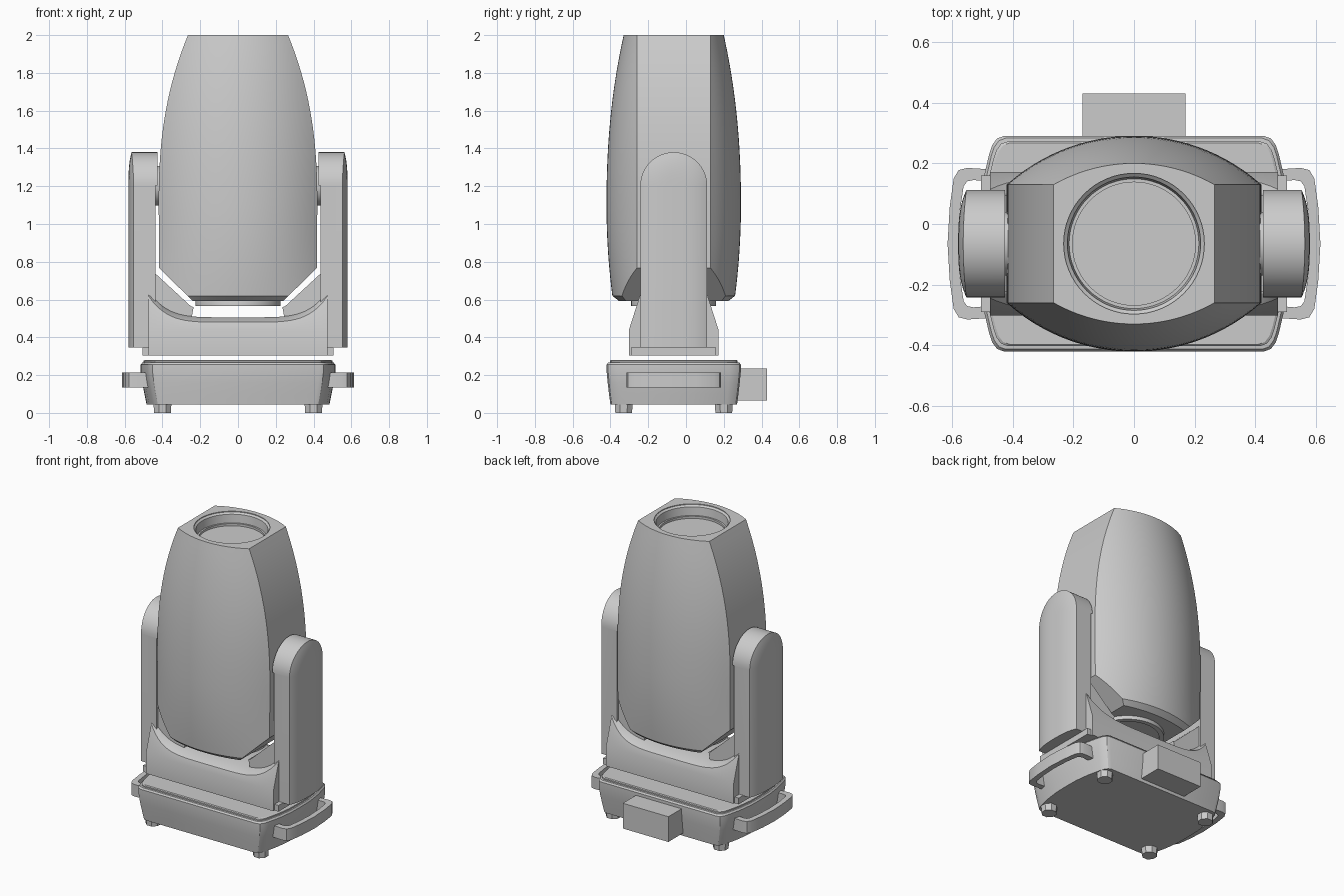
import bpy, bmesh, math
from mathutils import Vector, Matrix

if "Cube" in bpy.data.objects:
    bpy.data.objects.remove(bpy.data.objects["Cube"])

CY = -0.065  # depth of the main vertical axis


def activate(ob):
    bpy.ops.object.select_all(action='DESELECT')
    ob.select_set(True)
    bpy.context.view_layer.objects.active = ob


def shade(ob):
    activate(ob)
    bpy.ops.object.shade_smooth_by_angle(angle=math.radians(28))


def finish(name, bm, mirror=False, smooth=True):
    bmesh.ops.remove_doubles(bm, verts=bm.verts[:], dist=1e-5)
    bmesh.ops.recalc_face_normals(bm, faces=bm.faces[:])
    me = bpy.data.meshes.new(name)
    bm.to_mesh(me)
    bm.free()
    ob = bpy.data.objects.new(name, me)
    bpy.context.collection.objects.link(ob)
    if mirror:
        ob.modifiers.new("mirror", 'MIRROR')
    if smooth:
        shade(ob)
    return ob


def loft(rings):
    """Skin closed rings of equal length and cap both ends; y is relative to CY."""
    bm = bmesh.new()
    vs = [[bm.verts.new((x, y + CY, z)) for x, y, z in r] for r in rings]
    n = len(rings[0])
    for a, b in zip(vs, vs[1:]):
        for i in range(n):
            j = (i + 1) % n
            bm.faces.new((a[i], a[j], b[j], b[i]))
    bm.faces.new(vs[0][::-1])
    bm.faces.new(vs[-1])
    return bm


def box(name, x0, x1, y0, y1, z0, z1):
    rings = [[(x0, y0, z), (x1, y0, z), (x1, y1, z), (x0, y1, z)] for z in (z0, z1)]
    return finish(name, loft(rings), smooth=False)


def lathe(profile, n=64):
    """Rings of (radius, z) around the vertical axis."""
    return loft([[(r * math.cos(2 * math.pi * i / n), r * math.sin(2 * math.pi * i / n), z)
                  for i in range(n)] for r, z in profile])


# Base: bowed outline, tapered downwards, with an inset lid on top
quarter = [(.515, 0), (.513, .1), (.50, .2), (.478, .295), (.468, .325), (.452, .347), (.43, .355)]


def base_ring(z, sx, sy):
    q = [(x * sx, y * sy) for x, y in quarter]
    half = q + [(-x, y) for x, y in q[::-1]]
    lower = [(-x, -y) for x, y in half[1:-1]]
    return [(x, y, z) for x, y in half + lower]


body_levels = [(.045, .94, .945), (.10, .962, .965), (.16, .985, .985), (.215, 1, 1),
               (.255, 1, 1), (.266, .985, .98), (.268, .955, .935)]
lid_levels = [(.262, .97, .95), (.276, .97, .95), (.281, .955, .935)]
finish("base_body", loft([base_ring(*a) for a in body_levels]))
finish("base_lid", loft([base_ring(*a) for a in lid_levels]))

# Feet
for sx in (-1, 1):
    for sy in (-1, 1):
        bm = bmesh.new()
        place = Matrix.Translation((sx * .40, CY + sy * .265, .03)) @ Matrix.Rotation(math.pi / 8, 4, 'Z')
        bmesh.ops.create_cone(bm, cap_ends=True, segments=8, radius1=.048, radius2=.052,
                              depth=.06, matrix=place)
        finish("foot", bm, smooth=False)

# Connector box at the back
box("rear_connector_box", -.17, .17, .33, .495, .065, .235)

# Carry handles: curved bars on both sides
outer = [(.47, .245), (.55, .25), (.578, .243), (.595, .215), (.608, .12), (.615, 0)]
inner = [(.47, .205), (.53, .21), (.55, .206), (.562, .19), (.574, .11), (.580, 0)]
path = list(zip(outer, inner))
path += [((a, -b), (c, -d)) for (a, b), (c, d) in path[-2::-1]]
finish("carry_handle", loft([[(a, b, .135), (a, b, .215), (c, d, .215), (c, d, .135)]
                             for (a, b), (c, d) in path]), mirror=True)

# Yoke bottom: saddle with a curved, sloping rim
rings = []
for i in range(41):
    x = -.475 + .95 * i / 40
    zf = .48 + .14 * (abs(x) / .475) ** 5
    h = .237 - max(0, zf - .44) * .32
    half = [(x, .237, .305), (x, .237, .44), (x, h, zf), (x, .165, zf + .026)]
    rings.append(half + [(px, -py, pz) for px, py, pz in half[::-1]])
finish("yoke_saddle", loft(rings))
box("yoke_foot_plate", -.505, .505, -.225, .225, .305, .347)

# Sloped braces between saddle and arms
brace = [(.45, .48), (.25, .48), (.235, .56), (.25, .565), (.44, .74), (.45, .74)]
finish("yoke_brace", loft([[(x, y, z) for x, z in brace] for y in (-.16, .16)]),
       mirror=True, smooth=False)

# Yoke arms: round-topped slabs with a bulging outer face
R, ZC = .177, 1.203
rings = []
for i in range(33):
    a = math.pi * i / 32
    y, rise = -R * math.cos(a), R * math.sin(a)
    ring = [(.437, y, .345), (.437, y, ZC), (.425, y, ZC + rise)]
    for k in range(9):
        dz = rise * (1 - k / 8)
        ring.append((.58 - .027 * min(1, math.hypot(y, dz * .85) / R) ** 3, y, ZC + dz))
    ring.append((ring[-1][0], y, .345))
    rings.append(ring)
finish("yoke_arm", loft(rings), mirror=True)

# Tilt pivots
turn = [t * math.pi / 20 for t in range(40)]
finish("tilt_pivot", loft([[(x, .105 * math.cos(t), ZC + .105 * math.sin(t)) for t in turn]
                           for x in (.39, .46)]), mirror=True)


# Head: flat sides, bowed front and back, tapering to the top
def head_ring(z, squash=1.0):
    t, b = max(0, (z - 1.1) / .9), max(0, (1.1 - z) / .48)
    hx = .42 - .155 * t ** 2.4 - .004 * min(1, b)
    hy = (.356 - .091 * t ** 2.2 - .031 * b * b) * squash
    sag = hy - .195 * squash
    rad = (hx * hx + sag * sag) / (2 * sag)
    xs = [hx * (1 - 2 * i / 28) for i in range(29)]
    arc = [(x, hy - rad + math.sqrt(rad * rad - x * x), z) for x in xs]
    return arc + [(-x, -y, z) for x, y, z in arc]


bm = loft([head_ring(.592, .9)] + [head_ring(.62 + 1.38 * i / 28) for i in range(29)])
for s in (-1, 1):  # angled lower corners
    cut = bmesh.ops.bisect_plane(bm, geom=bm.verts[:] + bm.edges[:] + bm.faces[:], dist=1e-6,
                                 plane_co=(s * .415, 0, .765), plane_no=Vector((s * .70, 0, -.71)),
                                 clear_outer=True)
    edges = [e for e in cut["geom_cut"] if isinstance(e, bmesh.types.BMEdge)]
    bmesh.ops.edgeloop_fill(bm, edges=edges)
head = finish("lamp_head", bm, smooth=False)

# Stepped lens recess in the head's top
cutter = finish("lens_cutter", lathe([(.232, 2.02), (.232, 1.995), (.220, 1.985), (.214, 1.93),
                                      (.203, 1.93), (.203, 1.915)]), smooth=False)
cutter.hide_render = True
mod = head.modifiers.new("lens_recess", 'BOOLEAN')
mod.operation, mod.object, mod.solver = 'DIFFERENCE', cutter, 'EXACT'
activate(head)
bpy.ops.object.modifier_apply(modifier=mod.name)
bpy.data.objects.remove(cutter)
shade(head)

# Vent ring under the head, open in the middle
finish("head_bottom_ring", lathe([(.215, .62), (.225, .60), (.225, .567), (.195, .567), (.195, .585)]))
